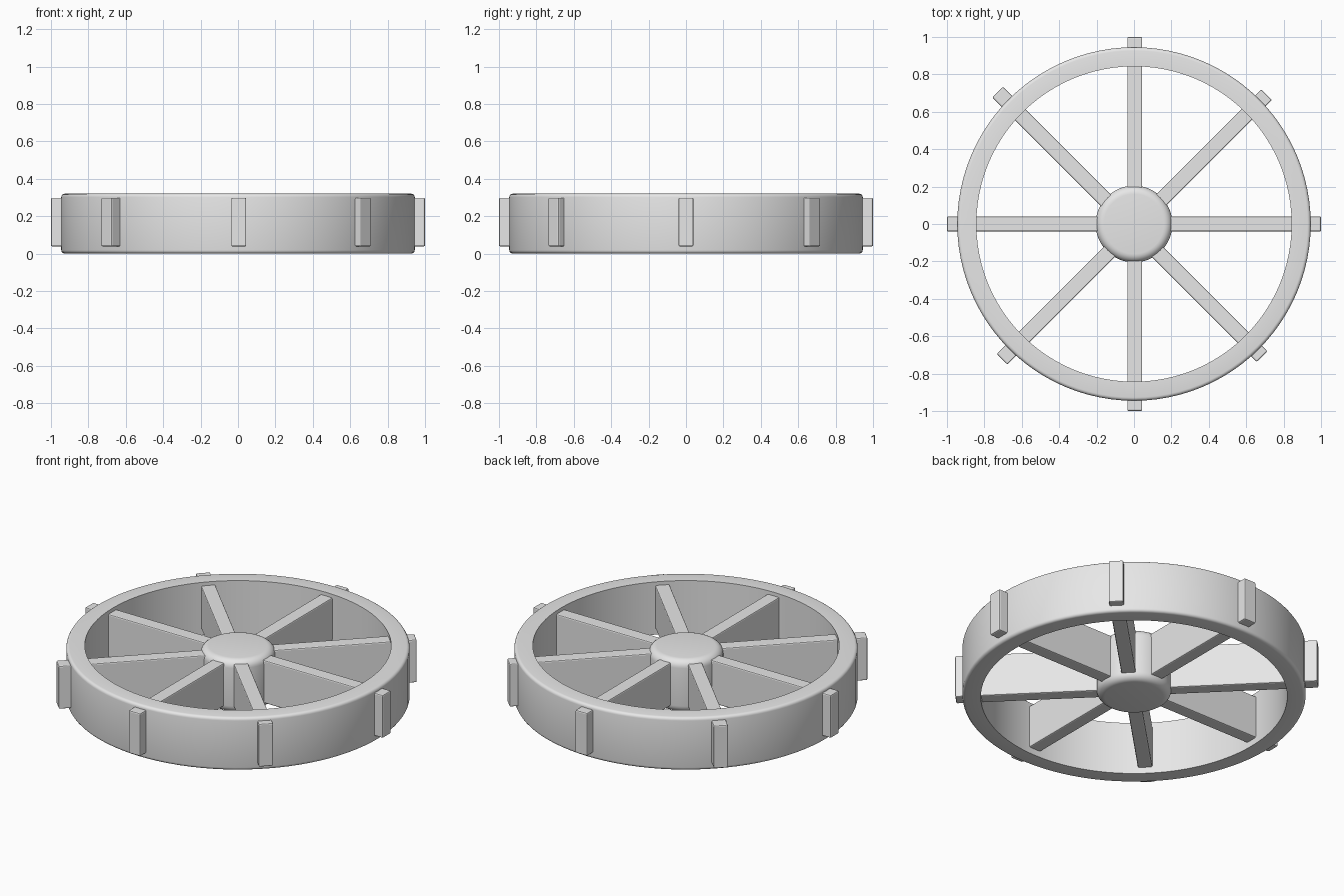
import bpy
import bmesh
from math import sin, cos, pi, radians

cube = bpy.data.objects.get("Cube")
if cube:
    bpy.data.objects.remove(cube)

HEIGHT = 0.32

grey = bpy.data.materials.new("light_grey")
grey.use_nodes = True
grey.diffuse_color = (0.8, 0.8, 0.8, 1)
grey.node_tree.nodes["Principled BSDF"].inputs["Base Color"].default_value = (0.8, 0.8, 0.8, 1)


def finish(name, bm, location=(0, 0, 0)):
    bmesh.ops.recalc_face_normals(bm, faces=bm.faces)
    mesh = bpy.data.meshes.new(name)
    bm.to_mesh(mesh)
    bm.free()
    mesh.materials.append(grey)
    obj = bpy.data.objects.new(name, mesh)
    obj.location = location
    bpy.context.collection.objects.link(obj)
    return obj


def smooth(obj):
    bpy.ops.object.select_all(action="DESELECT")
    obj.select_set(True)
    bpy.context.view_layer.objects.active = obj
    bpy.ops.object.shade_smooth_by_angle(angle=radians(35))


def rounded_side(radius, bevel, steps):
    """Profile of an outer wall with a rounded lower and upper corner."""
    lower = [(radius - bevel + bevel * sin(a), bevel - bevel * cos(a))
             for a in (i * pi / 2 / steps for i in range(steps + 1))]
    return lower + [(r, HEIGHT - z) for r, z in reversed(lower)]


def lathe(name, profile, closed, sides=96):
    bm = bmesh.new()
    verts = [bm.verts.new((r, 0, z)) for r, z in profile]
    edges = [bm.edges.new(pair) for pair in zip(verts, verts[1:])]
    if closed:
        edges.append(bm.edges.new((verts[-1], verts[0])))
    bmesh.ops.spin(bm, geom=verts + edges, axis=(0, 0, 1), cent=(0, 0, 0),
                   angle=2 * pi, steps=sides)
    bmesh.ops.remove_doubles(bm, verts=bm.verts, dist=0.0001)
    obj = finish(name, bm)
    smooth(obj)
    return obj


# Rim: square inside, softly rounded outside
inner = 0.843
lathe("rim", [(inner, 0)] + rounded_side(0.945, 0.018, 4) + [(inner, HEIGHT)], True)

# Hub: solid drum with rounded ends
lathe("hub", [(0, 0)] + rounded_side(0.205, 0.045, 6) + [(0, HEIGHT)], False)

# Spokes: four full-width bars that poke through the rim as short lugs
bars = [("spoke_bar_side", 0, 0, 0),
        ("spoke_bar_rising", 45, 0.002, -0.016),
        ("spoke_bar_front", 90, 0.004, 0),
        ("spoke_bar_falling", 135, -0.022, -0.002)]
for name, angle, x, y in bars:
    bm = bmesh.new()
    bmesh.ops.create_cube(bm, size=1)
    bmesh.ops.scale(bm, vec=(2, 0.08, 0.26), verts=bm.verts)
    bar = finish(name, bm, (x, y, 0.168))
    bar.rotation_euler.z = radians(angle)
    bevel = bar.modifiers.new("soft_edges", "BEVEL")
    bevel.width = 0.007
    bevel.segments = 2
